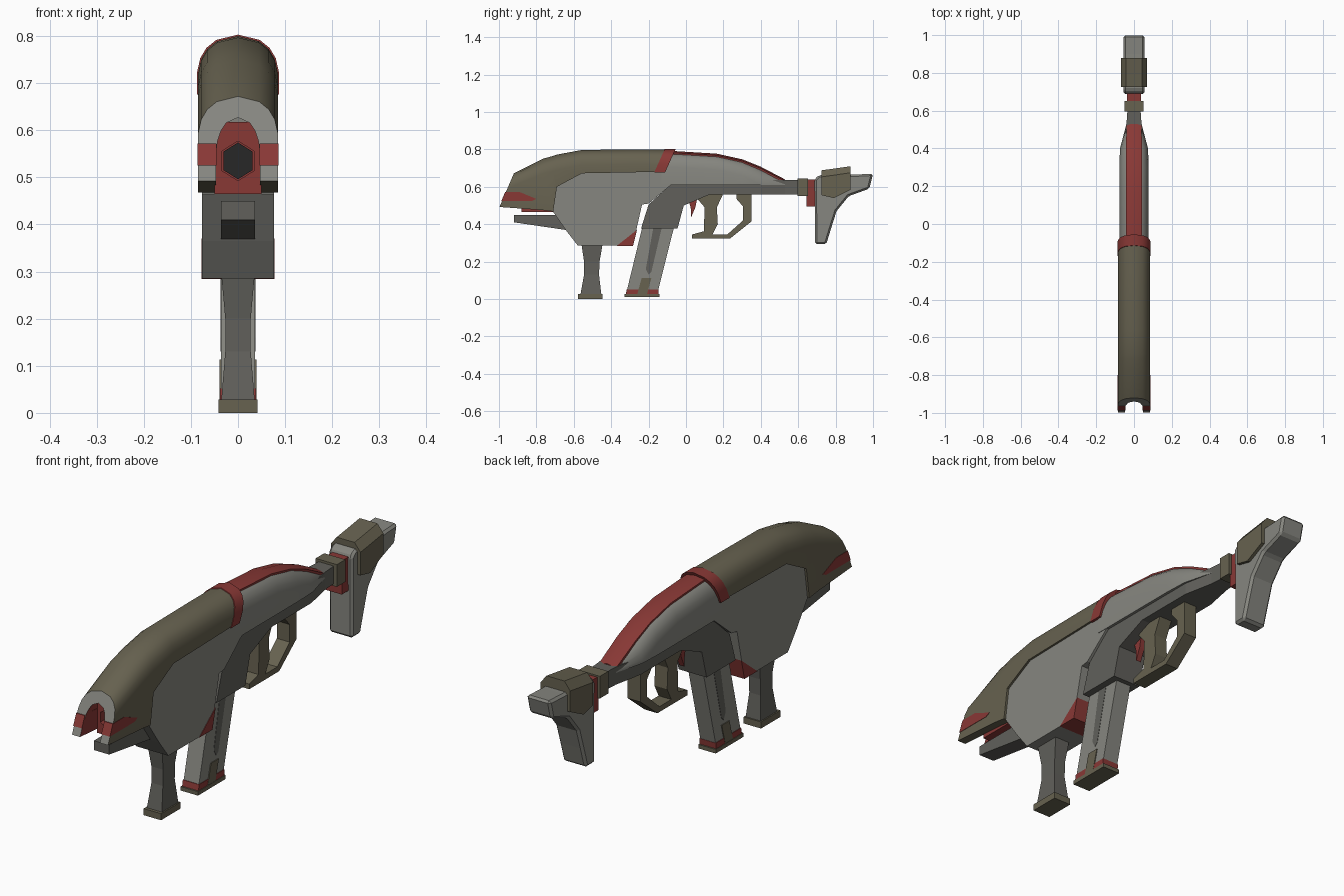
import bpy, bmesh, math

if "Cube" in bpy.data.objects:
    bpy.data.objects.remove(bpy.data.objects["Cube"])


def material(name, rgb):
    m = bpy.data.materials.new(name)
    m.diffuse_color = (*rgb, 1)
    m.use_nodes = True
    m.node_tree.nodes["Principled BSDF"].inputs["Base Color"].default_value = m.diffuse_color
    return m


OLIVE = material("olive", (0.135, 0.122, 0.08))
GREY = material("grey", (0.24, 0.24, 0.215))
DARK = material("dark_grey", (0.12, 0.118, 0.105))
RED = material("red", (0.25, 0.04, 0.036))
BLACK = material("black", (0.02, 0.02, 0.02))


def loft(name, sections, mats, side_mat=None, caps=(0, 0), smooth=False, bevel=0):
    """Skin a row of closed sections; side_mat picks a material per section edge."""
    bm = bmesh.new()
    rows = [[bm.verts.new(p) for p in s] for s in sections]
    n = len(rows[0])
    for a, b in zip(rows, rows[1:]):
        for i in range(n):
            j = (i + 1) % n
            f = bm.faces.new((a[i], a[j], b[j], b[i]))
            f.material_index = side_mat(i) if side_mat else 0
    bm.faces.new(rows[0][::-1]).material_index = caps[0]
    bm.faces.new(rows[-1]).material_index = caps[1]
    bmesh.ops.recalc_face_normals(bm, faces=bm.faces)
    me = bpy.data.meshes.new(name)
    bm.to_mesh(me)
    bm.free()
    for m in mats:
        me.materials.append(m)
    ob = bpy.data.objects.new(name, me)
    bpy.context.collection.objects.link(ob)
    if bevel:
        mod = ob.modifiers.new("chamfer", "BEVEL")
        mod.width, mod.segments = bevel, 1
    if smooth:
        bpy.ops.object.select_all(action='DESELECT')
        ob.select_set(True)
        bpy.context.view_layer.objects.active = ob
        bpy.ops.object.shade_smooth_by_angle(angle=math.radians(35))
    return ob


def prism(name, outline, x1, mat, x0=None, bevel=0):
    """Side outline of (y, z) points, extruded across x."""
    x0 = -x1 if x0 is None else x0
    return loft(name, [[(x, y, z) for y, z in outline] for x in (x0, x1)], [mat], bevel=bevel)


def block(name, y0, y1, z0, z1, w, mat, bevel=0):
    return prism(name, [(y0, z0), (y1, z0), (y1, z1), (y0, z1)], w, mat, bevel=bevel)


def arch(w, top, bottom):
    """Left-to-right arch of (x, z) points."""
    d = min(0.08, top - bottom - 0.003)
    half = [(w, bottom), (w, top - d), (.92 * w, top - .62 * d), (.77 * w, top - .35 * d),
            (.53 * w, top - .14 * d)]
    return [(-x, z) for x, z in half] + [(0, top)] + half[::-1]


def shell_section(y, top, bottom, slant, w=0.085):
    """Hollow arch in a plane leaning along y."""
    ring = arch(w, top, bottom) + arch(0.047, top - 0.045, bottom)[::-1]
    return [(x, y + slant * (z - top), z) for x, z in ring]


# upper shell: hollow hood, red inside, grey rim at the nose
loft("upper_shell", [shell_section(*s) for s in (
    (-0.92, .672, .492, .43), (-0.765, .75, .475, 0), (-0.71, .765, .468, 0), (-0.69, .772, .60, 0),
    (-0.556, .797, .672, 0), (-0.25, .80, .678, 0), (-0.11, .80, .68, .45))],
    [OLIVE, RED, GREY], side_mat=lambda i: 1 if 11 <= i <= 20 else 0, caps=(2, 0), smooth=True)
loft("shell_rear_band", [shell_section(y, .803, .676, .45, .087) for y in (-0.113, -0.055)],
     [RED], smooth=True)
for side, tag in ((-1, "left"), (1, "right")):
    prism("nose_stripe_" + tag, [(-.987, .525), (-.967, .572), (-.89, .572), (-.80, .535), (-.82, .525)],
          side * 0.0865, RED, side * 0.046)

# barrel block with a hexagonal bore
barrel = block("barrel_block", -0.88, -0.60, .465, .618, .05, RED)
bore = loft("bore_cutter", [[(0.039 * math.sin(k * math.pi / 3), y, .535 + 0.042 * math.cos(k * math.pi / 3))
                             for k in range(6)] for y in (-0.95, -0.72)], [BLACK])
cut = barrel.modifiers.new("bore", "BOOLEAN")
cut.object, cut.operation, cut.solver = bore, 'DIFFERENCE', 'EXACT'
bore.hide_render = True
bore.hide_set(True)
loft("bore_lining", [[(0.036 * math.sin(k * math.pi / 3), y, .535 + 0.039 * math.cos(k * math.pi / 3))
                      for k in range(6)] for y in (-0.76, -0.70)], [BLACK])
prism("under_barrel", [(-.92, .45), (-.92, .41), (-.60, .363), (-.55, .45)], .036, DARK)

# main body between the shell and the grips
prism("main_body", [(-.71, .465), (-.69, .605), (-.55, .68), (-.05, .69), (-.05, .635), (-.20, .51),
                    (-.235, .505), (-.285, .285), (-.578, .285), (-.64, .365)], .076, GREY)
prism("body_corner", [(-.37, .284), (-.283, .284), (-.262, .37)], .078, RED)

# rear body: tapering arch with a raised red spine
REAR = [(-.13, .785, .078), (-.05, .785, .078), (.165, .772, .078), (.30, .742, .078), (.40, .702, .074),
        (.53, .634, .04)]
loft("rear_body", [[(x, y, z) for x, z in arch(w, t, .61)] for y, t, w in REAR], [GREY], smooth=True)
loft("rear_spine", [[(-s, y, t - .03), (-s, y, t - .004), (0, y, t + .005), (s, y, t - .004), (s, y, t - .03)]
                    for y, t, w in REAR for s in [min(.042, w)]], [RED], smooth=True)

# frame with magazine well and tapered rear bar
prism("frame", [(-.24, .378), (-.20, .505), (-.055, .635), (.40, .635), (.40, .56), (.13, .56),
                (-.012, .50), (-.045, .378)], .066, DARK)
loft("rear_bar", [[(-w, y, .56), (w, y, .56), (w, y, .635), (-w, y, .635)]
                  for y, w in ((.40, .066), (.53, .04), (.61, .034))], [DARK])

# magazine
prism("magazine", [(-.23, .40), (-.315, .05), (-.148, .05), (-.06, .40)], .036, GREY)
prism("magazine_groove", [(-.175, .38), (-.13, .38), (-.185, .145), (-.20, .13), (-.215, .16)], .0372, DARK)
prism("magazine_band", [(-.317, .052), (-.322, .025), (-.148, .025), (-.146, .052)], .0385, RED)
prism("magazine_latch", [(-.237, .113), (-.185, .113), (-.21, .02), (-.262, .02)], .0395, OLIVE)
block("magazine_base", -.328, -.142, .01, .027, .041, OLIVE)

# front grip, narrow in the middle
loft("front_grip", [[(-w, a, z), (w, a, z), (w, b, z), (-w, b, z)] for a, b, z, w in (
    (-.565, -.452, .02, .036), (-.545, -.465, .13, .027), (-.545, -.462, .20, .027),
    (-.56, -.445, .30, .036))], [DARK])
block("front_grip_base", -.577, -.447, 0, .028, .041, OLIVE)

# trigger, rear grip and guard
prism("trigger", [(.015, .52), (.06, .54), (.05, .49), (.028, .438), (.025, .49)], .012, RED)
prism("rear_grip", [(.035, .565), (.20, .565), (.165, .49), (.17, .40), (.142, .346), (.14, .323),
                    (.033, .323), (.033, .345), (.095, .362), (.10, .49)], .03, OLIVE)
prism("hand_guard", [(.14, .323), (.235, .323), (.35, .415), (.35, .565), (.27, .565), (.27, .535),
                     (.305, .495), (.305, .42), (.222, .346), (.14, .346)], .03, OLIVE)

# stock
block("stock_collar", .595, .652, .55, .645, .05, OLIVE)
block("stock_joint", .645, .70, .495, .638, .038, RED)
prism("stock", [(.688, .64), (.71, .662), (.90, .665), (1.0, .67), (.98, .59), (.87, .55), (.805, .47),
                (.778, .385), (.75, .293), (.69, .293)], .056, GREY, bevel=.01)
loft("cheek_pad", [[(-.07, y, b), (-.07, y, t - .035), (-.042, y, t), (.042, y, t), (.07, y, t - .035), (.07, y, b)]
                   for y, t, b in ((.725, .688, .555), (.79, .697, .54), (.88, .71, .585))], [OLIVE])
